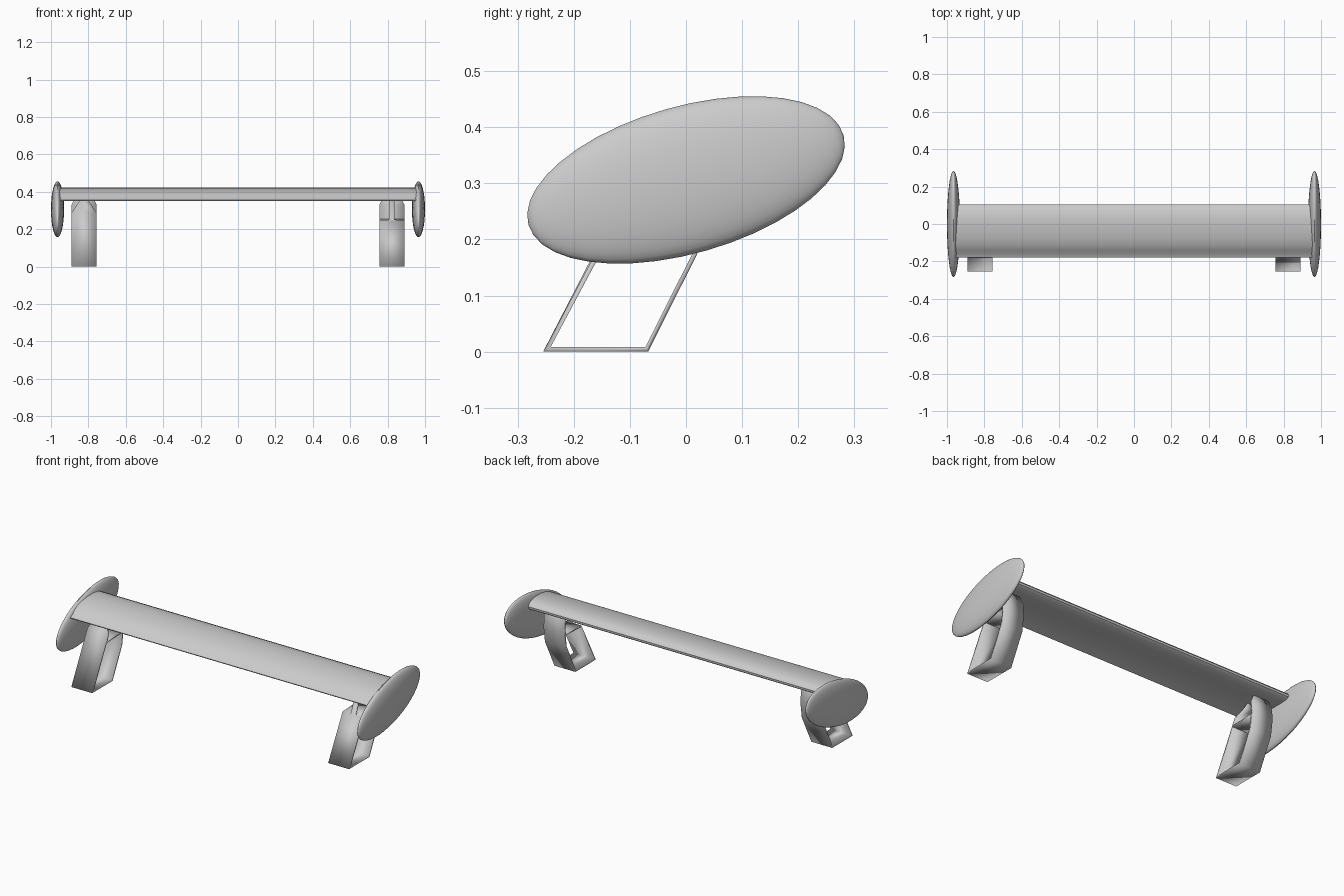
import bpy, bmesh, math

if "Cube" in bpy.data.objects:
    bpy.data.objects.remove(bpy.data.objects["Cube"])


def finish(bm, name, smooth=True):
    bmesh.ops.recalc_face_normals(bm, faces=bm.faces[:])
    me = bpy.data.meshes.new(name)
    bm.to_mesh(me)
    bm.free()
    ob = bpy.data.objects.new(name, me)
    bpy.context.collection.objects.link(ob)
    if smooth:
        bpy.ops.object.select_all(action='DESELECT')
        ob.select_set(True)
        bpy.context.view_layer.objects.active = ob
        bpy.ops.object.shade_smooth_by_angle(angle=math.radians(30))
    return ob


def wing_blade():
    # Closed aerofoil section (y, z): thin front lip, thick rounded rear nose
    section = [(-0.178, 0.356), (-0.156, 0.366), (-0.14, 0.381), (-0.11, 0.398),
               (-0.07, 0.411), (-0.02, 0.420), (0.03, 0.423), (0.07, 0.418),
               (0.093, 0.408), (0.104, 0.395), (0.103, 0.383), (0.09, 0.374),
               (0.05, 0.370), (0.0, 0.371), (-0.06, 0.372), (-0.12, 0.366),
               (-0.15, 0.359), (-0.176, 0.351)]
    bm = bmesh.new()
    face = bm.faces.new([bm.verts.new((-0.955, y, z)) for y, z in section])
    ext = bmesh.ops.extrude_face_region(bm, geom=[face])
    moved = [v for v in ext['geom'] if isinstance(v, bmesh.types.BMVert)]
    bmesh.ops.translate(bm, verts=moved, vec=(1.91, 0, 0))
    return finish(bm, "wing_blade")


def end_plate(side, name):
    # Flattened, tilted ellipsoid
    bpy.ops.mesh.primitive_uv_sphere_add(segments=32, ring_count=20, radius=1)
    ob = bpy.context.object
    ob.name = name
    me = ob.data
    a = math.radians(15.9)
    for v in me.vertices:
        x, y, z = v.co.x * 0.131, v.co.y * 0.035, v.co.z * 0.292
        # sphere pole runs along the plate's long axis
        v.co = (side * 0.965 + y,
                z * math.cos(a) - x * math.sin(a),
                0.306 + z * math.sin(a) + x * math.cos(a))
    bm = bmesh.new()
    bm.from_mesh(me)
    bmesh.ops.recalc_face_normals(bm, faces=bm.faces[:])
    bm.to_mesh(me)
    bm.free()
    bpy.ops.object.shade_smooth_by_angle(angle=math.radians(40))


def band(name, cx, path, thickness=0.008):
    # Sheet strip following (y, z, half_width) points, thickened
    bm = bmesh.new()
    rows = [[bm.verts.new((cx + s * w, y, z)) for s in (-1, 1)] for y, z, w in path]
    for r, q in zip(rows, rows[1:]):
        bm.faces.new((r[0], r[1], q[1], q[0]))
    ob = finish(bm, name)
    mod = ob.modifiers.new("thickness", 'SOLIDIFY')
    mod.thickness = thickness
    mod.offset = 0
    mod.use_even_offset = True


wing_blade()
W = 0.067
# The two front necks differ: one tapers, one steps in
necks = {-1: [(-0.062, 0.385, 0.012), (-0.078, 0.35, 0.025), (-0.103, 0.285, W)],
         1: [(-0.060, 0.385, 0.015), (-0.117, 0.249, 0.015), (-0.120, 0.244, W)]}
for side, label in ((-1, "left"), (1, "right")):
    end_plate(side, label + "_end_plate")
    cx = side * 0.823
    # Leg loop: front wall, foot, rear wall
    band(label + "_leg", cx, necks[side] + [
        (-0.248, 0.004, W), (-0.070, 0.004, W), (0.016, 0.175, W),
        (0.028, 0.26, W), (0.024, 0.33, W), (0.015, 0.38, 0.042)])
    # Shelf joining front and rear walls
    band(label + "_leg_shelf", cx, [(-0.122, 0.244, W), (0.026, 0.25, W)])
